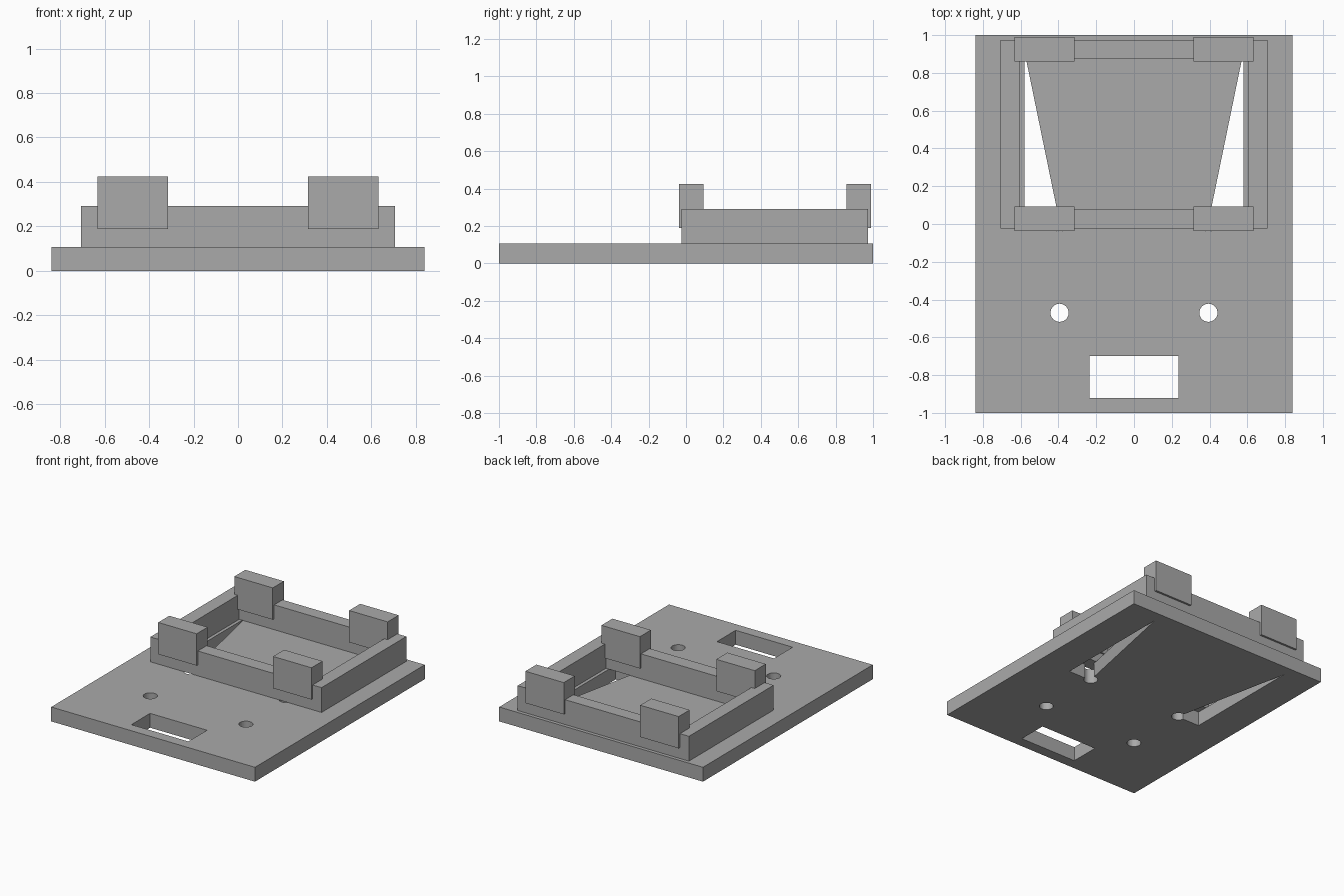
import bpy
import bmesh
from math import cos, sin, tau

if "Cube" in bpy.data.objects:
    bpy.data.objects.remove(bpy.data.objects["Cube"])

grey = bpy.data.materials.new("plain_grey")
grey.use_nodes = True
colour = (0.4, 0.4, 0.4, 1)
grey.diffuse_color = colour
grey.node_tree.nodes["Principled BSDF"].inputs["Base Color"].default_value = colour


def prism(name, outline, z0, z1):
    """Extrude a flat outline from z0 up to z1."""
    bm = bmesh.new()
    face = bm.faces.new([bm.verts.new((x, y, z0)) for x, y in outline])
    ext = bmesh.ops.extrude_face_region(bm, geom=[face])
    for v in ext["geom"]:
        if isinstance(v, bmesh.types.BMVert):
            v.co.z = z1
    bmesh.ops.recalc_face_normals(bm, faces=bm.faces)
    mesh = bpy.data.meshes.new(name)
    bm.to_mesh(mesh)
    bm.free()
    mesh.materials.append(grey)
    obj = bpy.data.objects.new(name, mesh)
    bpy.context.collection.objects.link(obj)
    return obj


def rect(x0, x1, y0, y1):
    return [(x0, y0), (x1, y0), (x1, y1), (x0, y1)]


def circle(x, y, r, n=32):
    return [(x + r * cos(tau * i / n), y + r * sin(tau * i / n)) for i in range(n)]


def cut(obj, outline):
    """Cut an outline straight through the object."""
    cutter = prism("cutter", outline, -0.5, 1)
    cutter.hide_render = True
    mod = obj.modifiers.new("cut", "BOOLEAN")
    mod.operation = "DIFFERENCE"
    mod.solver = "EXACT"
    mod.object = cutter
    bpy.context.view_layer.objects.active = obj
    bpy.ops.object.modifier_apply(modifier=mod.name)
    bpy.data.objects.remove(cutter)


PLATE_TOP = 0.107

# Base plate with window, screw holes and tapered slots
plate = prism("base_plate", rect(-0.84, 0.84, -1, 1), 0, PLATE_TOP)
cut(plate, rect(-0.235, 0.235, -0.92, -0.7))
for side in (-1, 1):
    cut(plate, [(side * 0.58, 0), (side * 0.58, 0.915), (side * 0.392, 0)])
    for y in (-0.47, 0.007):
        cut(plate, circle(side * 0.394, y, 0.048))

# Raised rectangular frame
frame = prism("raised_frame", rect(-0.706, 0.706, -0.024, 0.974), PLATE_TOP, 0.292)
cut(frame, rect(-0.604, 0.604, 0.08, 0.876))

# Four blocks straddling the front and back rails
for side, side_name in ((-1, "right"), (1, "left")):
    for y, end_name in ((-0.037, "front"), (0.859, "back")):
        x0, x1 = sorted((side * 0.315, side * 0.632))
        prism(f"{end_name}_{side_name}_block", rect(x0, x1, y, y + 0.13), 0.188, 0.425)
